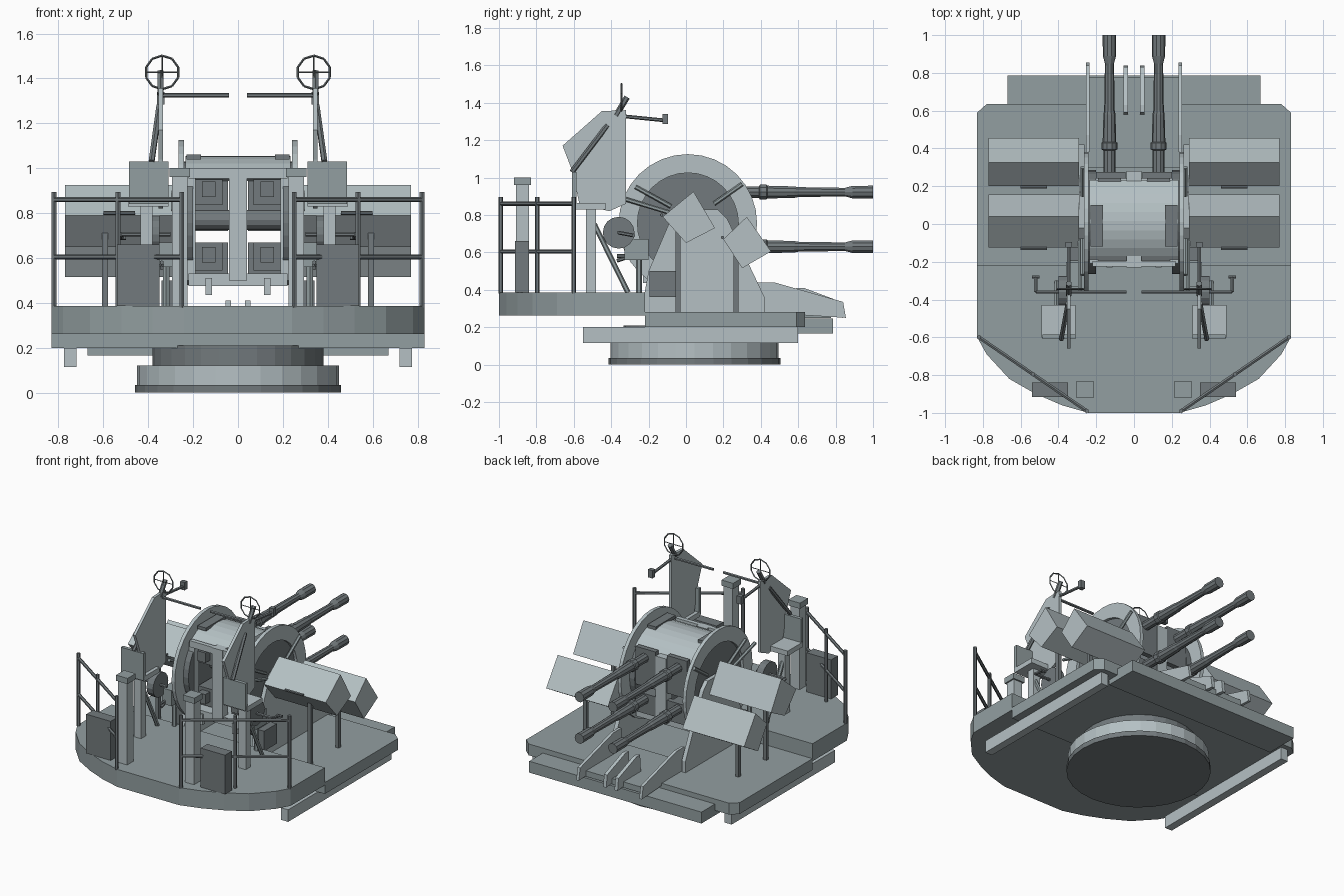
import bpy, bmesh, math
from mathutils import Vector

if "Cube" in bpy.data.objects:
    bpy.data.objects.remove(bpy.data.objects["Cube"])


def finish(name, bm, mirror):
    bmesh.ops.remove_doubles(bm, verts=bm.verts, dist=1e-5)
    bmesh.ops.recalc_face_normals(bm, faces=bm.faces)
    me = bpy.data.meshes.new(name)
    bm.to_mesh(me)
    bm.free()
    ob = bpy.data.objects.new(name, me)
    bpy.context.collection.objects.link(ob)
    if mirror:
        ob.modifiers.new("mirror", 'MIRROR').use_mirror_merge = False
    return ob


def extrude(name, pts, lo, hi, axis, mirror=False):
    """Extrude a 2D outline: axis 'x' takes (y, z) points, axis 'z' takes (x, y)."""
    bm = bmesh.new()
    put = (lambda p, d: (d, p[0], p[1])) if axis == 'x' else (lambda p, d: (p[0], p[1], d))
    a = [bm.verts.new(put(p, lo)) for p in pts]
    b = [bm.verts.new(put(p, hi)) for p in pts]
    bm.faces.new(a)
    bm.faces.new(b[::-1])
    for i in range(len(pts)):
        j = (i + 1) % len(pts)
        bm.faces.new((a[i], a[j], b[j], b[i]))
    return finish(name, bm, mirror)


def box(name, x, y, z, mirror=False):
    pts = [(x[0], y[0]), (x[1], y[0]), (x[1], y[1]), (x[0], y[1])]
    return extrude(name, pts, z[0], z[1], 'z', mirror)


def rods(name, pairs, r, mirror=False, n=6):
    bm = bmesh.new()
    for a, b in pairs:
        a, b = Vector(a), Vector(b)
        m = (b - a).to_track_quat('Z', 'Y').to_matrix().to_4x4()
        m.translation = (a + b) / 2
        bmesh.ops.create_cone(bm, cap_ends=True, segments=n, radius1=r, radius2=r,
                              depth=(b - a).length, matrix=m)
    return finish(name, bm, mirror)


def arc(name, cy, cz, r0, r1, a0, a1, x, n, mirror=False):
    """Arc or full ring of rectangular section about the x axis."""
    bm = bmesh.new()
    secs = []
    for i in range(n + 1):
        a = math.radians(a0 + (a1 - a0) * i / n)
        secs.append([bm.verts.new((d, cy + r * math.cos(a), cz + r * math.sin(a)))
                     for r, d in ((r0, x[0]), (r1, x[0]), (r1, x[1]), (r0, x[1]))])
    for s, t in zip(secs, secs[1:]):
        for k in range(4):
            bm.faces.new((s[k], s[(k + 1) % 4], t[(k + 1) % 4], t[k]))
    if a1 - a0 < 360:
        bm.faces.new(secs[0])
        bm.faces.new(secs[-1])
    return finish(name, bm, mirror)


def lathe_y(name, prof, cx, cz, n, mirror):
    bm = bmesh.new()
    rings = [[bm.verts.new((cx + r * math.cos(math.tau * k / n), y, cz + r * math.sin(math.tau * k / n)))
              for k in range(n)] for y, r in prof]
    for s, t in zip(rings, rings[1:]):
        for k in range(n):
            bm.faces.new((s[k], s[(k + 1) % n], t[(k + 1) % n], t[k]))
    bm.faces.new(rings[0])
    bm.faces.new(rings[-1])
    return finish(name, bm, mirror)


def sym(half):
    return half + [(-x, y) for x, y in reversed(half)]


# Base rings and deck
for nm, r, z0, z1 in (("base_flange", .46, 0, .035), ("base_ring", .45, .035, .12), ("base_neck", .38, .12, .21)):
    rods(nm, [((0, .045, z0), (0, .045, z1))], r, n=28)
extrude("main_deck", sym([(.83, -.22), (.83, .59), (.78, .635)]), .2, .28, 'z')
extrude("front_platform", sym([(.83, -.22), (.83, -.6), (.78, -.69), (.66, -.82), (.52, -.9),
                               (.38, -.96), (.24, -1)]), .262, .385, 'z')
box("rear_step", (-.67, .67), (.55, .785), (.165, .245))
box("underside_rail", (.72, .775), (-.55, .6), (.115, .2), True)

# Handrails
A, B = Vector((.82, -.6, 0)), Vector((.25, -.99, 0))
rods("handrail", [(A + Vector((0, 0, z)), B + Vector((0, 0, z))) for z in (.605, .86)], .011, True)
rods("handrail_posts", [(A.lerp(B, t) + Vector((0, 0, .38)), A.lerp(B, t) + Vector((0, 0, .895)))
                        for t in (0, .5, 1)], .012, True)

# Front posts and lockers
box("front_post", (.225, .295), (-.91, -.84), (.385, .965), True)
box("front_post_cap", (.215, .305), (-.92, -.83), (.96, 1.0), True)
box("locker", (.35, .54), (-.915, -.84), (.385, .66), True)

# Crew seats
box("seat_post", (.38, .435), (-.535, -.48), (.385, .83), True)
box("seat", (.31, .49), (-.6, -.43), (.83, .865), True)
box("seat_back", (.31, .485), (-.61, -.585), (.84, 1.03), True)
rods("seat_strut", [((.41, -.49, .75), (.41, -.31, .385))], .014, True)

# Sight shield, arms and ring sight
extrude("sight_shield", [(-.66, 1.17), (-.45, 1.355), (-.32, 1.36), (-.32, .86), (-.41, .82),
                         (-.57, .86), (-.61, 1.04)], .335, .355, 'x', True)
rods("shield_brace", [((.385, -.61, 1.03), (.35, -.42, 1.28))], .014, True)
rods("sight_arms", [((.345, -.36, 1.325), (.04, -.36, 1.325)), ((.345, -.36, 1.33), (.345, -.11, 1.305))],
     .01, True)
box("sight_block", (.328, .362), (-.125, -.095), (1.285, 1.34), True)
rods("sight_post", [((.345, -.375, 1.33), (.345, -.315, 1.43))], .016, True)
rim = [Vector((.338 + .075 * math.cos(math.tau * (k + .5) / 10), -.345,
               1.427 + .075 * math.sin(math.tau * (k + .5) / 10))) for k in range(10)]
rods("ring_sight", [(rim[k], rim[(k + 1) % 10]) for k in range(10)], .005, True, 4)
rods("ring_sight_spokes", [((.263, -.345, 1.427), (.413, -.345, 1.427)),
                           ((.338, -.345, 1.352), (.338, -.345, 1.502))], .003, True, 4)

# Side frames and gun drum
CY, CZ = .01, .755
extrude("side_frame", [(-.24, .28), (-.2, .5), (-.08, .78), (-.02, .83), (.17, .83), (.22, .78),
                       (.42, .36), (.42, .28)], .262, .29, 'x', True)
arc("drum_ring", CY, CZ, .27, .37, 0, 360, (.24, .265), 32, True)
rods("drum_side_disc", [((.2, CY, CZ), (.245, CY, CZ))], .275, True, 32)
arc("drum_cover", CY, CZ, .28, .3, 42, 136, (-.235, .235), 10)
box("cover_front_lip", (-.22, .22), (-.225, -.195), (.955, 1.0))
box("cover_hatch", (.165, .23), (-.12, .1), (1.04, 1.062), True)
box("drum_floor", (-.22, .22), (-.22, .24), (.475, .53))
box("floor_tab", (.115, .145), (-.23, -.2), (.435, .51), True)
box("drum_front_column", (-.04, .04), (-.23, -.17), (.5, 1.0))
box("drum_rear_column", (-.04, .04), (.21, .28), (.5, .96))
box("drum_front_jamb", (.19, .235), (-.21, -.16), (.5, .98), True)
rods("trunnion_axle", [((-.22, CY, .77), (.22, CY, .77))], .045, n=12)
rods("frame_ribs", [((.272, -.27, .95), (.272, -.08, .845)), ((.272, .3, .965), (.272, .15, .86)),
                    ((.285, -.36, .895), (.285, -.08, .81))], .012, True)

# Four guns
for nm, z, lo, hi in (("upper", .922, .72, .985), ("lower", .63, .53, .67)):
    box(nm + "_gun_receiver", (.07, .19), (-.17, .27), (z - .085, z + .04), True)
    box(nm + "_gun_breech", (.1, .16), (-.22, -.17), (z - .05, z + .02), True)
    box(nm + "_gun_plate", (.045, .2), (.24, .275), (lo, hi), True)
    lathe_y(nm + "_gun_barrel", [(.26, .032), (.39, .032), (.395, .042), (.43, .042), (.435, .036), (.58, .032),
                                 (.6, .028), (.85, .024), (.89, .035), (1, .036)], .13, z, 10, True)

# Ammunition boxes on legs
extrude("upper_ammo_box", [(-.125, .79), (.04, .925), (.155, .73), (0, .65)], .29, .77, 'x', True)
extrude("lower_ammo_box", [(.2, .67), (.325, .79), (.455, .605), (.3, .515)], .29, .77, 'x', True)
box("upper_box_leg", (.58, .605), (-.055, -.03), (.28, .73), True)
box("lower_box_leg", (.58, .605), (.255, .28), (.28, .6), True)
rods("box_handles", [((.46, -.13, .8), (.6, -.13, .8)), ((.46, .195, .68), (.6, .195, .68))], .009, True)

# Elevation gear and hand cranks
box("gearbox", (.285, .36), (-.33, -.2), (.56, .67), True)
box("frame_locker", (.285, .34), (-.195, -.055), (.36, .5), True)
rods("gear_wheel", [((.35, -.36, .705), (.4, -.36, .705))], .085, True, 16)
rods("crank", [((.3, -.36, .705), (.52, -.36, .705)), ((.52, -.36, .705), (.52, -.28, .69)),
               ((.5, -.28, .69), (.54, -.28, .69)), ((.34, -.37, .555), (.34, -.21, .605)),
               ((.34, -.37, .58), (.34, -.21, .58))], .01, True)
rods("gear_support", [((.32, -.25, .385), (.32, -.25, .56))], .016, True)

# Rear ramp arms and floor
extrude("ramp_arm", [(.38, .28), (.38, .44), (.47, .44), (.84, .335), (.855, .25)], .235, .255, 'x', True)
extrude("inner_ramp_arm", [(.58, .28), (.59, .41), (.63, .41), (.83, .335), (.84, .25)], .032, .056, 'x', True)
box("ramp_floor", (-.24, .24), (.3, .775), (.25, .29))

# Paint: light, medium and dark blue-grey, chosen by part name
tones = {}
for nm, col in (("light", (.46, .53, .55)), ("medium", (.29, .345, .355)), ("dark", (.17, .195, .205))):
    tones[nm] = bpy.data.materials.new(nm + "_paint")
    tones[nm].diffuse_color = (*col, 1)
DARK = ("flange", "handrail", "locker", "gun", "axle", "wheel", "crank", "side_disc", "leg", "ring_sight",
        "handles", "sight_post", "sight_arms", "sight_block", "hatch", "neck", "brace")
MEDIUM = ("deck", "platform", "step", "seat_back", "seat_strut", "ribs", "gear", "ramp_floor", "cap")
for ob in bpy.context.collection.objects:
    tone = ("dark" if any(k in ob.name for k in DARK) else
            "medium" if any(k in ob.name for k in MEDIUM) else "light")
    ob.data.materials.append(tones[tone])

for m in bpy.data.materials:
    if m.users and not m.is_grease_pencil:
        m.use_nodes = True
        m.node_tree.nodes["Principled BSDF"].inputs["Base Color"].default_value = m.diffuse_color
